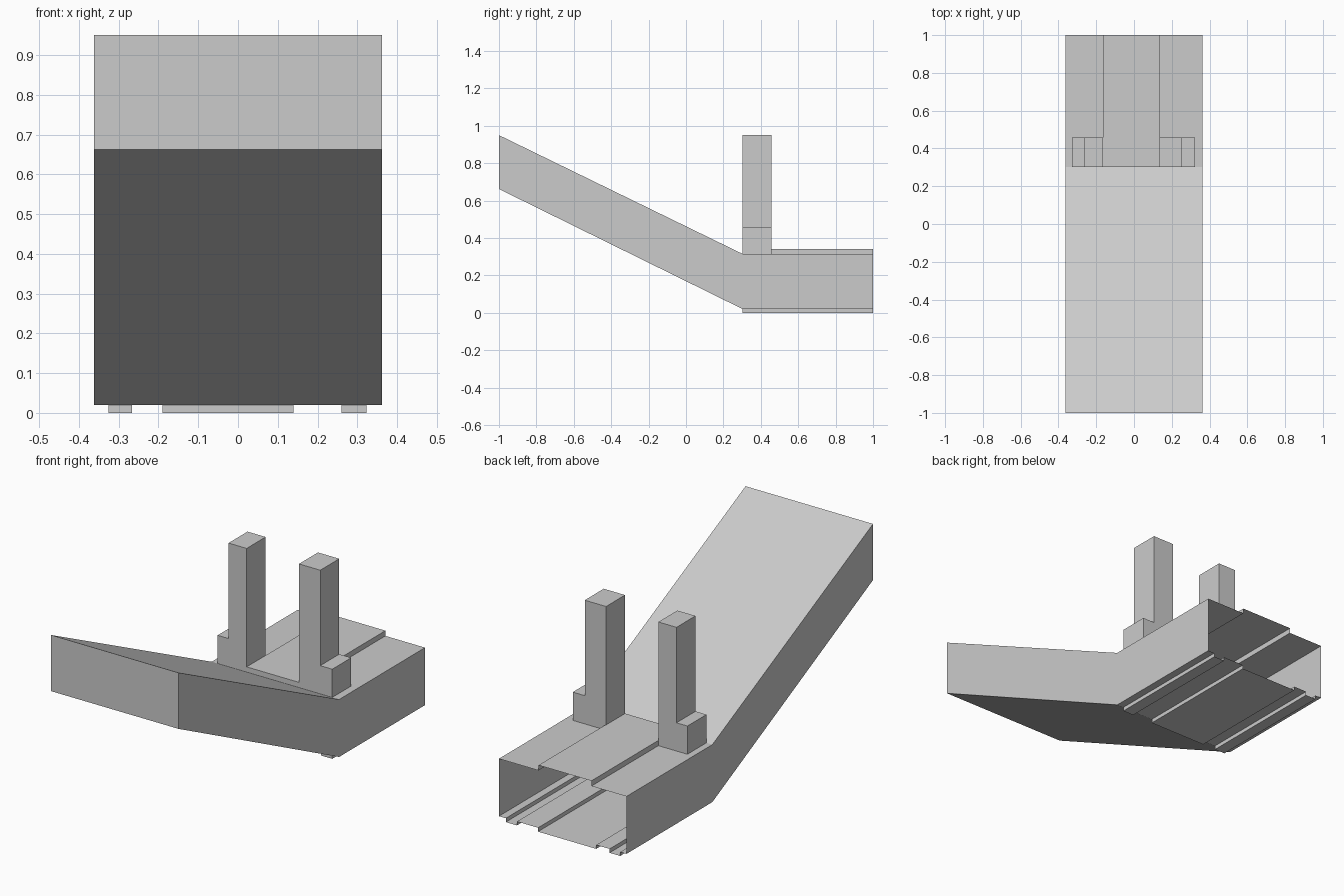
import bpy, bmesh

if "Cube" in bpy.data.objects:
    bpy.data.objects.remove(bpy.data.objects["Cube"])

HALF_W = 0.362
BEND, POST_BACK, BACK = 0.303, 0.457, 1.0
FLOOR, DECK, RIB_TOP = 0.02, 0.315, 0.342


def finish(bm, name):
    bmesh.ops.remove_doubles(bm, verts=bm.verts, dist=1e-5)
    bmesh.ops.recalc_face_normals(bm, faces=bm.faces)
    mesh = bpy.data.meshes.new(name)
    bm.to_mesh(mesh)
    bm.free()
    obj = bpy.data.objects.new(name, mesh)
    bpy.context.collection.objects.link(obj)
    return obj


def quad(bm, pts):
    bm.faces.new([bm.verts.new(p) for p in pts])


def stepped(level, raised, strips):
    """Line across the width (x, z) with strips offset to another level."""
    line = [(-HALF_W, level)]
    for a, b in strips:
        line += [(a, level), (a, raised), (b, raised), (b, level)]
    return line + [(HALF_W, level)]


# Thin-walled body: ribbed duct, open at the back
top_strips = [(-0.163, 0.137)]
bottom_strips = [(-0.326, -0.266), (-0.19, 0.14), (0.26, 0.323)]
section = (stepped(DECK, RIB_TOP, top_strips)
           + stepped(FLOOR, 0.0, bottom_strips)[::-1])
bm = bmesh.new()
for (x0, z0), (x1, z1) in zip(section, section[1:] + section[:1]):
    quad(bm, [(x0, BEND, z0), (x1, BEND, z1), (x1, BACK, z1), (x0, BACK, z0)])

# Front ends of the ribs
for strips, z0, z1 in ((top_strips, DECK, RIB_TOP), (bottom_strips, 0.0, FLOOR)):
    for a, b in strips:
        quad(bm, [(a, BEND, z0), (b, BEND, z0), (b, BEND, z1), (a, BEND, z1)])

# Sloping chute with a closed front end
outline = [(BEND, DECK), (-1.0, 0.95), (-1.0, 0.662), (BEND, FLOOR)]
for (y0, z0), (y1, z1) in zip(outline, outline[1:]):
    quad(bm, [(-HALF_W, y0, z0), (HALF_W, y0, z0), (HALF_W, y1, z1), (-HALF_W, y1, z1)])
for x in (-HALF_W, HALF_W):
    quad(bm, [(x, y, z) for y, z in outline])
finish(bm, "chute_body")


# L-shaped posts: tall inner upright with a low outer foot
def post(name, inner, mid, outer):
    prof = [(inner, DECK), (inner, 0.95), (mid, 0.95), (mid, 0.46),
            (outer, 0.46), (outer, DECK)]
    bm = bmesh.new()
    for y in (BEND, POST_BACK):
        quad(bm, [(x, y, z) for x, z in prof])
    for (x0, z0), (x1, z1) in zip(prof, prof[1:]):
        quad(bm, [(x0, BEND, z0), (x1, BEND, z1), (x1, POST_BACK, z1), (x0, POST_BACK, z0)])
    finish(bm, name)


post("left_post", -0.163, -0.266, -0.328)
post("right_post", 0.134, 0.255, 0.323)
